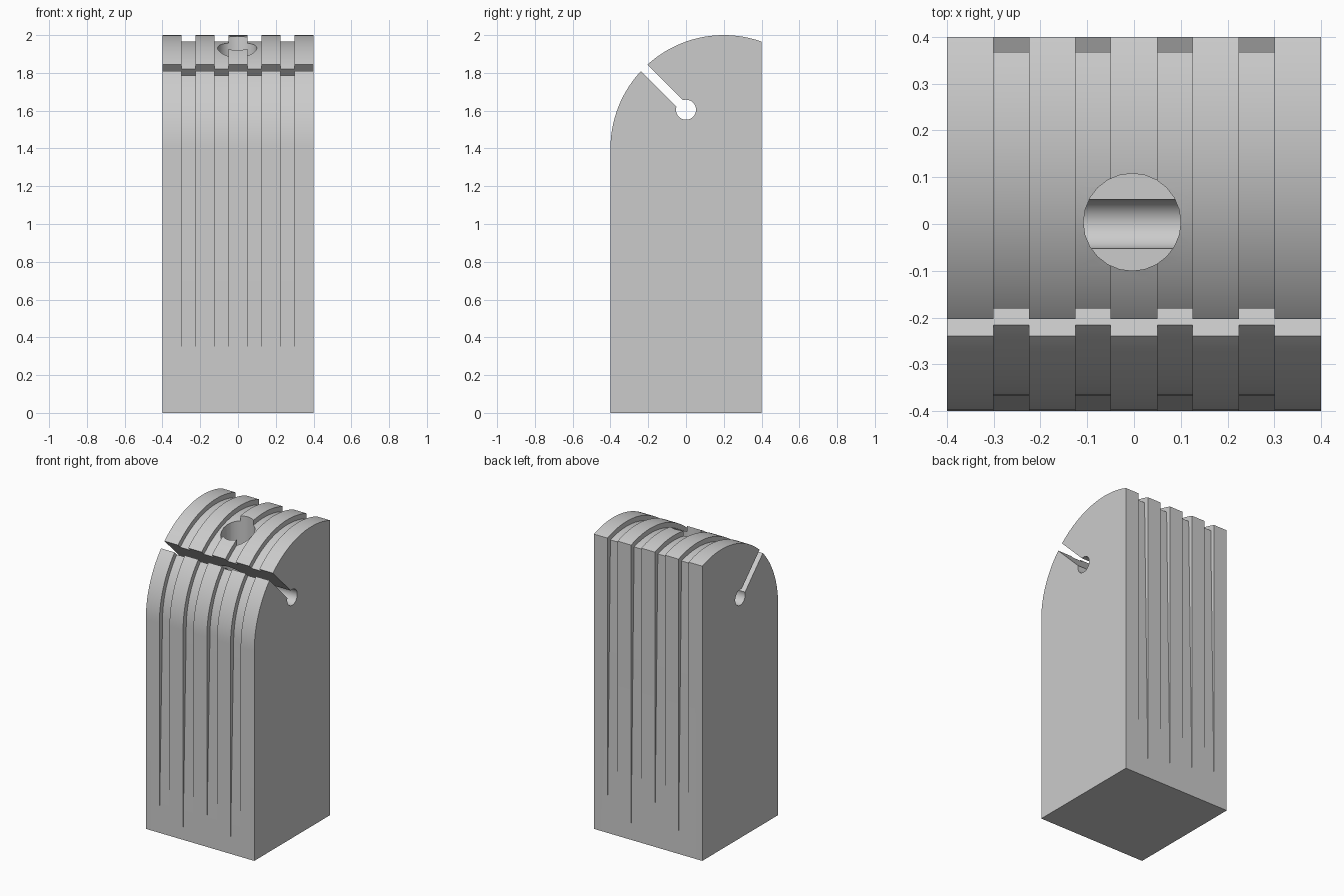
import bpy, bmesh
from math import sin, cos, radians, asin, degrees, sqrt
from mathutils import Matrix

cube = bpy.data.objects.get("Cube")
if cube:
    bpy.data.objects.remove(cube, do_unlink=True)

HALF = 0.4                      # half width and half depth of the block
ARC_Y, ARC_Z = 0.2, 1.4         # centre of the rounded top
RADIUS, GROOVE_RADIUS = 0.6, 0.567
HOLE_Z = 1.605

grey = bpy.data.materials.new("Grey")
grey.use_nodes = True
grey.diffuse_color = (0.6, 0.6, 0.6, 1)
grey.node_tree.nodes["Principled BSDF"].inputs["Base Color"].default_value = grey.diffuse_color


def arc(cy, cz, r, start, end, steps):
    """Points in the YZ plane; angles in degrees from +y towards +z."""
    angles = [radians(start + (end - start) * i / steps) for i in range(steps + 1)]
    return [(cy + r * cos(a), cz + r * sin(a)) for a in angles]


def add_object(name, bm):
    bmesh.ops.recalc_face_normals(bm, faces=bm.faces)
    mesh = bpy.data.meshes.new(name)
    bm.to_mesh(mesh)
    bm.free()
    mesh.materials.append(grey)
    obj = bpy.data.objects.new(name, mesh)
    bpy.context.collection.objects.link(obj)
    return obj


def prism(name, profile, x0, x1):
    """Extrude a YZ profile from x0 to x1."""
    bm = bmesh.new()
    face = bm.faces.new([bm.verts.new((x0, y, z)) for y, z in profile])
    new = bmesh.ops.extrude_face_region(bm, geom=[face])["geom"]
    verts = [v for v in new if isinstance(v, bmesh.types.BMVert)]
    bmesh.ops.translate(bm, verts=verts, vec=(x1 - x0, 0, 0))
    return add_object(name, bm)


def top_arc(r, back_y):
    """Rounded top from the vertical front round to the back."""
    back_angle = degrees(asin(sqrt(r * r - (back_y - ARC_Y) ** 2) / r))
    return arc(ARC_Y, ARC_Z, r, 180, back_angle, 40)


# Block with a rounded top
block = prism("block", [(HALF, 0), (-HALF, 0)] + top_arc(RADIUS, HALF), -HALF, HALF)

cutters = []

# Grooves that start flush near the base and deepen upwards, then run over the top
low = 0.02
groove = ([(-0.6, low), (-HALF, low)] + top_arc(GROOVE_RADIUS, 0.368)
          + [(HALF, low), (0.6, low), (0.6, 2.2), (-0.6, 2.2)])
for x in (-0.3, -0.125, 0.05, 0.225):
    cutters.append(prism("groove_cutter", groove, x, x + 0.075))

# Keyhole: cross hole with a slanted slit up to the front of the rounded top
r, half_slit, reach = 0.053, 0.025, 0.6
spread = degrees(asin(half_slit / r))
keyhole = arc(0, HOLE_Z, r, 135 + spread, 495 - spread, 36)
s = sqrt(0.5)
for side in (1, -1):
    keyhole.append((s * (side * half_slit - reach), HOLE_Z + s * (side * half_slit + reach)))
cutters.append(prism("keyhole_cutter", keyhole, -0.5, 0.5))

# Round socket sunk from the top down to the cross hole
bm = bmesh.new()
bmesh.ops.create_cone(bm, cap_ends=True, segments=24, radius1=0.104, radius2=0.104, depth=0.7,
                      matrix=Matrix.Translation((-0.004, 0.004, HOLE_Z + 0.345)))
cutters.append(add_object("socket_cutter", bm))

# Cut everything out of the block
bpy.ops.object.select_all(action='DESELECT')
block.select_set(True)
bpy.context.view_layer.objects.active = block
for cutter in cutters:
    cutter.hide_render = True
    mod = block.modifiers.new("cut", 'BOOLEAN')
    mod.operation = 'DIFFERENCE'
    mod.solver = 'EXACT'
    mod.object = cutter
    bpy.ops.object.modifier_apply(modifier=mod.name)
    bpy.data.objects.remove(cutter, do_unlink=True)

bpy.ops.object.shade_smooth_by_angle(angle=radians(30))
